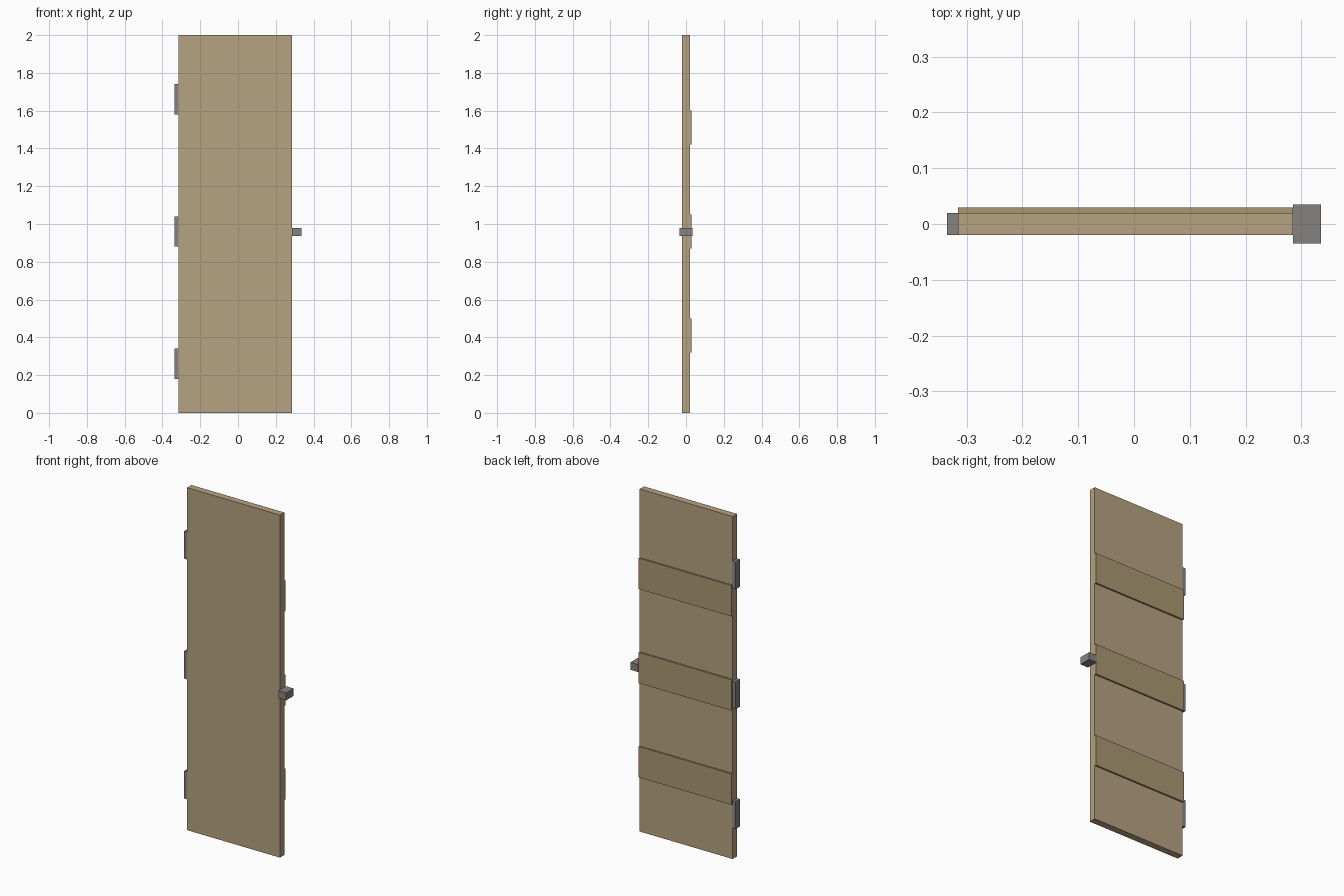
import bpy
import bmesh
from mathutils import Vector

if "Cube" in bpy.data.objects:
    bpy.data.objects.remove(bpy.data.objects["Cube"])


def material(name, rgb):
    mat = bpy.data.materials.new(name)
    mat.diffuse_color = (*rgb, 1.0)
    mat.use_nodes = True
    mat.node_tree.nodes["Principled BSDF"].inputs["Base Color"].default_value = mat.diffuse_color
    return mat


def box(name, lo, hi, mat):
    """Box spanning the corners lo and hi."""
    lo, hi = Vector(lo), Vector(hi)
    bm = bmesh.new()
    bmesh.ops.create_cube(bm, size=1.0)
    bmesh.ops.scale(bm, vec=hi - lo, verts=bm.verts)
    mesh = bpy.data.meshes.new(name)
    bm.to_mesh(mesh)
    bm.free()
    mesh.materials.append(mat)
    obj = bpy.data.objects.new(name, mesh)
    obj.location = (lo + hi) / 2
    bpy.context.collection.objects.link(obj)
    return obj


wood = material("wood", (0.47, 0.36, 0.22))
dark_wood = material("batten_wood", (0.40, 0.31, 0.17))
metal = material("metal", (0.24, 0.23, 0.22))

LEFT, RIGHT, HALF_T = -0.315, 0.285, 0.02

# Door leaf
box("door_panel", (LEFT, -HALF_T, 0), (RIGHT, HALF_T, 2.0), wood)

# Cross battens on the back
for i, z in enumerate((0.41, 0.96, 1.51), 1):
    box(f"batten_{i}", (LEFT, HALF_T, z - 0.09), (RIGHT, 0.03, z + 0.09), dark_wood)

# Hinges along the left edge
for i, z in enumerate((0.26, 0.96, 1.66), 1):
    box(f"hinge_{i}", (LEFT - 0.02, -HALF_T, z - 0.08), (LEFT, HALF_T, z + 0.08), metal)

# Latch handle on the right edge
box("handle", (RIGHT, -0.035, 0.937), (RIGHT + 0.05, 0.035, 0.98), metal)
